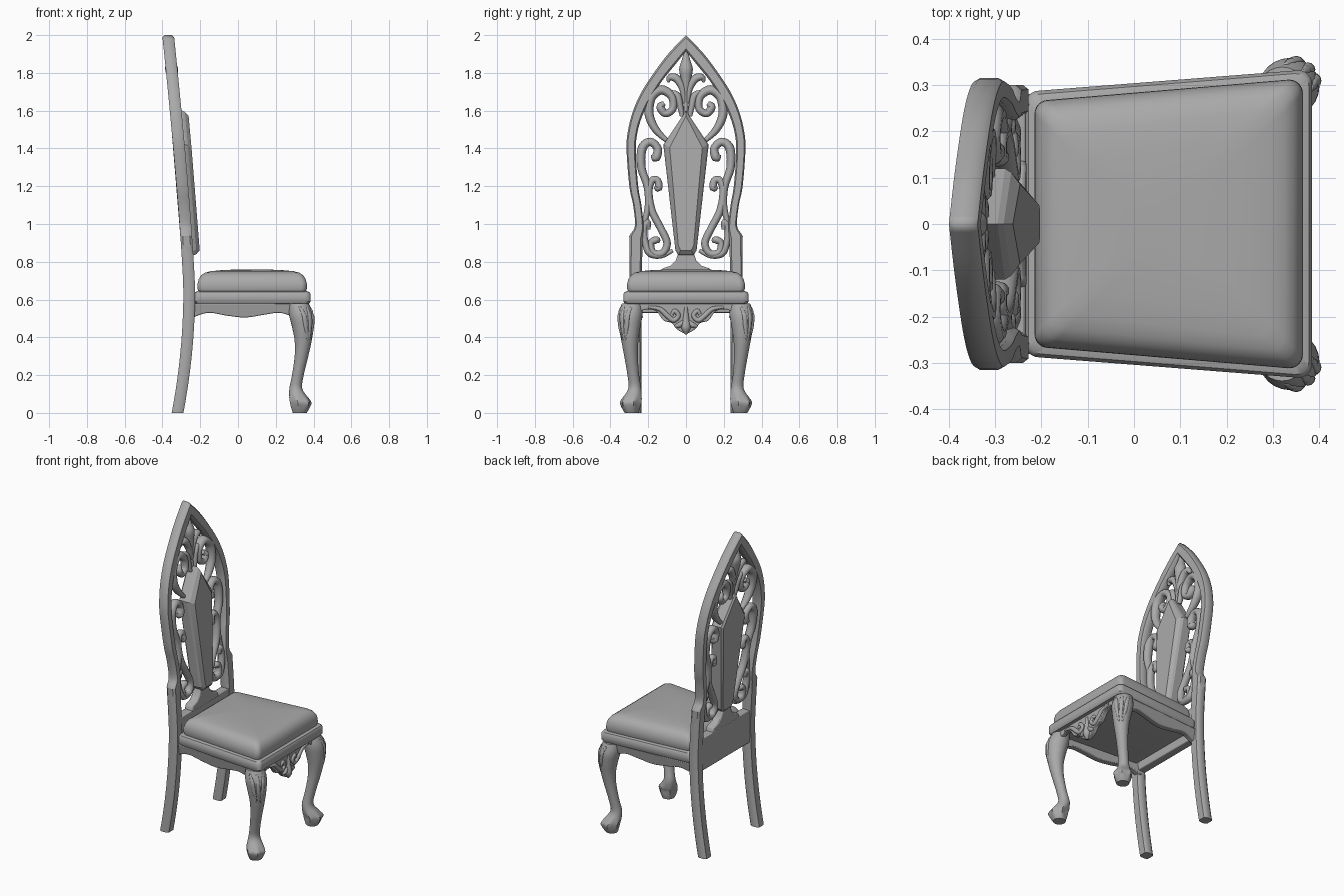
import bpy, bmesh, math
from mathutils import Vector

cube = bpy.data.objects.get("Cube")
if cube:
    bpy.data.objects.remove(cube, do_unlink=True)

GREY = (0.4, 0.4, 0.4, 1)
mat = bpy.data.materials.new("plain grey")
mat.use_nodes = True
mat.diffuse_color = GREY
mat.node_tree.nodes["Principled BSDF"].inputs["Base Color"].default_value = GREY


# Helpers
def spline(pts, steps=5):
    """Catmull-Rom interpolation of equal-length tuples."""
    pts = [Vector(p) for p in pts]
    out = []
    for i in range(len(pts) - 1):
        a, b, c, d = pts[max(i - 1, 0)], pts[i], pts[i + 1], pts[min(i + 2, len(pts) - 1)]
        for k in range(steps):
            t = k / steps
            out.append(b + (c - a) * t / 2 + (a * 2 - b * 5 + c * 4 - d) * t * t / 2
                       + (b * 3 - a - c * 3 + d) * t ** 3 / 2)
    return out + [pts[-1]]


def loft(name, rings, mirror=False, caps=(True, True), bevel=0, angle=40):
    bm = bmesh.new()
    rows = [[bm.verts.new(p) for p in ring] for ring in rings]
    n = len(rows[0])
    for lo, hi in zip(rows, rows[1:]):
        for i in range(n):
            j = (i + 1) % n
            bm.faces.new((lo[i], lo[j], hi[j], hi[i]))
    if caps[0]:
        bm.faces.new(rows[0][::-1])
    if caps[1]:
        bm.faces.new(rows[-1])
    bmesh.ops.recalc_face_normals(bm, faces=bm.faces)
    me = bpy.data.meshes.new(name)
    bm.to_mesh(me)
    bm.free()
    me.materials.append(mat)
    ob = bpy.data.objects.new(name, me)
    bpy.context.collection.objects.link(ob)
    bpy.ops.object.select_all(action='DESELECT')
    ob.select_set(True)
    bpy.context.view_layer.objects.active = ob
    bpy.ops.object.shade_smooth_by_angle(angle=math.radians(angle))
    if bevel:
        mod = ob.modifiers.new("soft edges", 'BEVEL')
        mod.width, mod.segments = bevel, 2
    if mirror:
        mod = ob.modifiers.new("other side", 'MIRROR')
        mod.use_axis = (False, True, False)
    return ob


def plate(name, outline, place, d0, d1, **kw):
    return loft(name, [[place(a, b, d) for a, b in outline] for d in (d0, d1)], **kw)


def tube(name, pts, place, depth=1.0, mirror=True, sides=10):
    """Tapered rod through (a, b, radius) points, laid on a surface."""
    path = spline(pts)
    rings = []
    for i, p in enumerate(path):
        t = (path[min(i + 1, len(path) - 1)] - path[max(i - 1, 0)]).xy.normalized()
        r = max(p.z, 0.002)
        ring = []
        for k in range(sides):
            q = math.tau * k / sides
            c, s = r * math.cos(q), r * math.sin(q) * depth
            ring.append(place(p.x - t.y * c, p.y + t.x * c, s))
        rings.append(ring)
    return loft(name, rings, mirror, angle=60)


def back_x(z):
    """Centre line of the back seen from the side."""
    if z < 0.65:
        return -0.258 - 0.062 * ((0.65 - z) / 0.65) ** 2
    return -0.258 - 0.112 * ((z - 0.65) / 1.35) ** 1.25


def on_back(y, z, d):
    return Vector((back_x(z) + d, y, z))


# Rear legs and pointed arch, as outer (y, z) and inner (y, z)
legs = [(.30, 0, .235, 0), (.30, .3, .235, .3), (.30, .6, .235, .6), (.30, .9, .23, .9),
        (.298, .94, .226, .94), (.27, .99, .224, .99), (.28, 1.1, .236, 1.1),
        (.30, 1.2, .253, 1.2), (.315, 1.4, .266, 1.38), (.306, 1.5, .258, 1.48),
        (.28, 1.6, .232, 1.57), (.235, 1.7, .188, 1.66), (.17, 1.8, .125, 1.76),
        (.095, 1.9, .06, 1.84), (0, 2.0, 0, 1.915)]
corner = [(0, .2), (.15, 0), (.85, 0), (1, .2), (1, .8), (.85, 1), (.15, 1), (0, .8)]
rings = []
for p in spline(legs, 4):
    outer, inner = Vector(p[:2]), Vector(p[2:])
    rings.append([on_back(*outer.lerp(inner, u), (v - .5) * .062) for u, v in corner])
loft("back_frame", rings, mirror=True, caps=(True, False))

# Centre panel of the back with raised face
kite = [(0, 1.6), (.12, 1.42), (.056, .86), (.04, .835), (-.04, .835), (-.056, .86), (-.12, 1.42)]
loft("back_panel", [[on_back(y * sy, 1.2 + (z - 1.2) * sz, d) for y, z in kite]
                    for sy, sz, d in [(.9, .97, -.03), (1, 1, -.02), (1, 1, .035),
                                      (.93, .985, .048), (.72, .93, .066)]], angle=20)

# Foot of the panel and rear rail
half = [(.14, .73), (.125, .765), (.08, .78), (.055, .805), (.04, .85)]
plate("panel_foot", half + [(-y, z) for y, z in half[::-1]], on_back, -.025, .03, bevel=.008)
plate("rear_rail", [(.25, .53), (.25, .74), (-.25, .74), (-.25, .53)], on_back, -.025, .028,
      bevel=.006)

# Scrollwork, one side mirrored
scrolls = {
    "upper_scroll": [(.10, 1.44, .012), (.16, 1.5, .02), (.195, 1.58, .024), (.185, 1.67, .026),
                     (.13, 1.71, .025), (.075, 1.675, .022), (.07, 1.61, .02), (.11, 1.585, .02),
                     (.135, 1.62, .022), (.115, 1.64, .012)],
    "upper_stem": [(.02, 1.57, .012), (.03, 1.62, .016), (.045, 1.68, .018), (.08, 1.7, .01)],
    "middle_scroll": [(.175, 1.37, .012), (.16, 1.35, .024), (.15, 1.40, .022), (.19, 1.435, .022),
                      (.232, 1.4, .024), (.236, 1.3, .022), (.205, 1.2, .02), (.2, 1.1, .018),
                      (.222, 1.0, .014)],
    "lower_scroll": [(.165, 1.2, .012), (.145, 1.19, .02), (.15, 1.23, .019), (.18, 1.23, .019),
                     (.197, 1.17, .02), (.18, 1.07, .02), (.135, .98, .02), (.1, .9, .02),
                     (.125, .845, .02), (.175, .85, .019), (.185, .9, .018), (.155, .915, .02),
                     (.15, .9, .01)],
    "corner_scroll": [(.2, .97, .012), (.205, 1.01, .02), (.222, .97, .018), (.215, .9, .018),
                      (.19, .845, .02), (.13, .832, .014), (.07, .86, .01)],
    "crest_side_leaf": [(.008, 1.64, .008), (.02, 1.72, .018), (.05, 1.77, .022),
                        (.085, 1.775, .018), (.095, 1.75, .006)]}
for name, pts in scrolls.items():
    tube(name, pts, on_back, depth=1.25)
tube("crest_leaf", [(0, 1.59, .012), (0, 1.68, .014), (0, 1.76, .026), (0, 1.82, .036),
                    (0, 1.87, .022), (0, 1.93, .006)], on_back, mirror=False)


# Seat: rounded trapezoid outlines stacked at rising heights
def seat_ring(inset, z, r=.03):
    ring = []
    for i, (x, y) in enumerate([(.385, .332), (-.235, .288), (-.235, -.288), (.385, -.332)]):
        cx = x - math.copysign(inset + r, x)
        cy = y - math.copysign(inset + r, y)
        for k in range(7):
            q = (i + k / 6) * math.pi / 2
            ring.append(Vector((cx + r * math.cos(q), cy + r * math.sin(q), z)))
    return ring


loft("seat_frame", [seat_ring(*s) for s in [(.03, .575), (.008, .578), (0, .59), (0, .628),
                                            (.007, .64), (.024, .645)]])
loft("seat_cushion", [seat_ring(*s) for s in [(.026, .64), (.02, .66), (.021, .685), (.027, .708),
                                              (.04, .729), (.06, .742), (.09, .750), (.14, .755),
                                              (.2, .758), (.25, .759)]])

# Aprons below the seat
side_pts = [(v.x, v.y) for v in spline([(-.25, .50), (-.16, .53), (-.06, .515), (.04, .505),
                                        (.14, .52), (.22, .53), (.29, .51)], 4)]


def on_side(x, z, d):
    return Vector((x, .28 + .07 * x + d - (.58 - z) * .2, z))


plate("side_apron", [(-.25, .58)] + side_pts + [(.29, .58)], on_side, -.02, .018,
      mirror=True, bevel=.005)


def on_front(y, z, d):
    return Vector((.348 + d, y, z))


edge = [(v.x, v.y) for v in spline([(.27, .50), (.225, .545), (.16, .54), (.12, .49), (.075, .475),
                                    (.045, .44), (0, .418)], 4)]
plate("front_apron", [(.27, .58)] + edge + [(-y, z) for y, z in edge[-2::-1]] + [(-.27, .58)],
      on_front, -.02, .01, bevel=.004)
front_carving = lambda y, z, d: on_front(y, z, d + .01)
tube("apron_scroll", [(.2, .56, .006), (.14, .55, .012), (.1, .515, .014), (.065, .49, .013),
                      (.04, .515, .012), (.06, .54, .012), (.075, .52, .008)], front_carving)
tube("apron_side_leaf", [(.01, .49, .006), (.035, .465, .014), (.06, .46, .006)], front_carving)
tube("apron_leaf", [(0, .56, .008), (0, .5, .016), (0, .45, .024), (0, .414, .004)],
     front_carving, mirror=False)

# Cabriole front legs: centre x, y, height, radius
leg = spline([(.32, .285, .58, .054), (.334, .294, .52, .064), (.343, .298, .45, .056),
              (.345, .297, .38, .045), (.336, .291, .3, .036), (.317, .279, .2, .031),
              (.306, .271, .13, .034), (.322, .285, .08, .05), (.332, .293, .055, .054),
              (.33, .291, .025, .047), (.327, .288, 0, .037)], 4)
rings = []
for x, y, z, r in leg:
    toes = .1 * max(0, 1 - abs(z - .05) / .06)
    ring = []
    for k in range(24):
        q = math.tau * k / 24
        rr = r * (1 + toes * math.cos(6 * (q - math.pi / 4)))
        ring.append(Vector((x + rr * math.cos(q), y + rr * math.sin(q), z)))
    rings.append(ring)
loft("front_leg", rings, mirror=True)


def on_knee(a, z, d):
    x, y, _, r = min(leg, key=lambda p: abs(p[2] - z))
    q = math.pi / 4 + a / r
    r += d - .002
    return Vector((x + r * math.cos(q), y + r * math.sin(q), z))


# Leaf carving on the knees
for name, spread in [("knee_leaf_left", .035), ("knee_leaf_middle", 0), ("knee_leaf_right", -.035)]:
    tube(name, [(spread * 1.3, .565, .005), (spread, .52, .013), (spread * .8, .46, .012),
                (spread * .3, .38 - .3 * (.035 - abs(spread)), .003)], on_knee, depth=.6)
